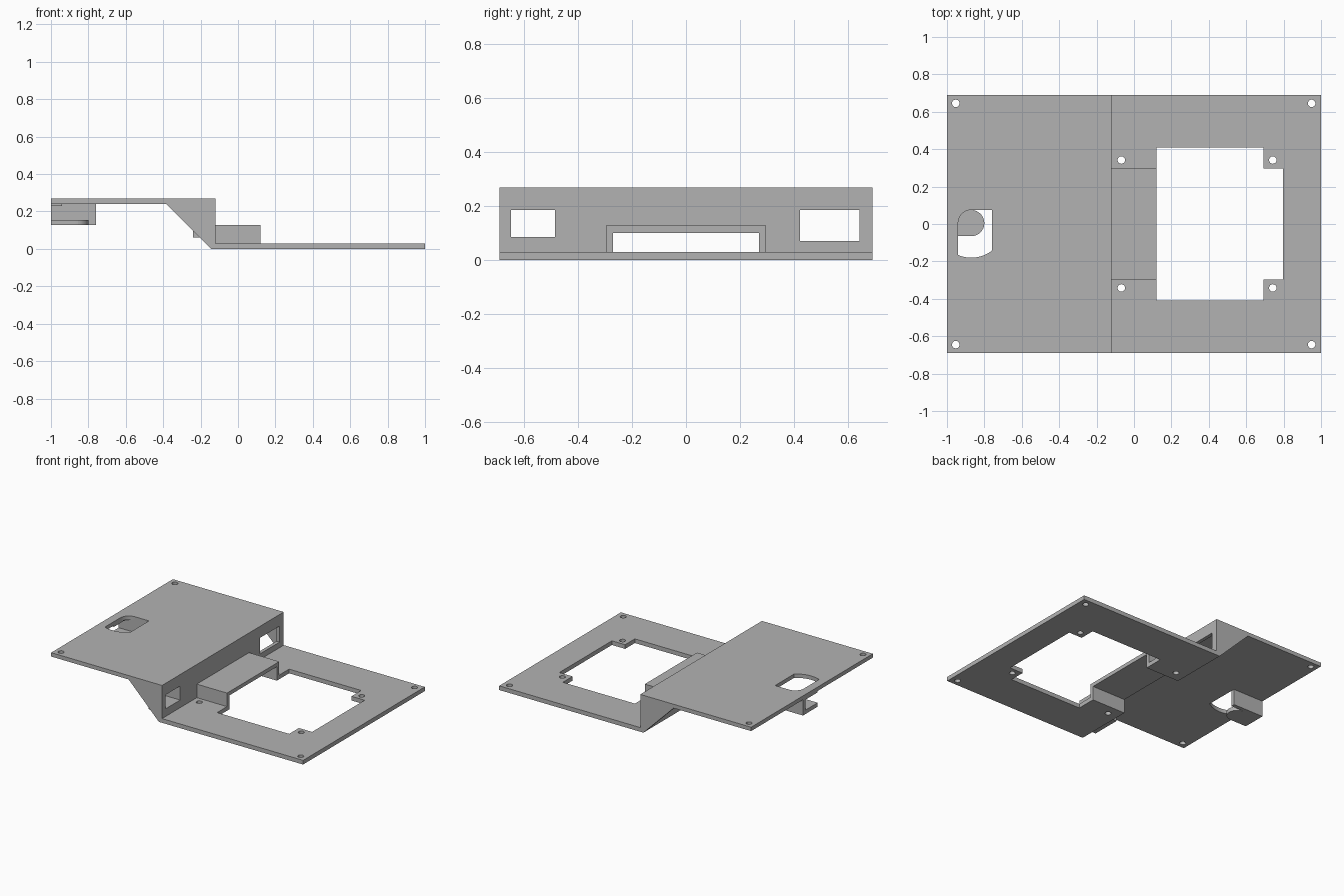
import bpy, bmesh
from math import cos, sin, radians
from mathutils import Matrix

cube = bpy.data.objects.get("Cube")
if cube:
    bpy.data.objects.remove(cube, do_unlink=True)

grey = bpy.data.materials.new("plain grey")
grey.use_nodes = True
grey.diffuse_color = (0.45, 0.45, 0.45, 1)
grey.node_tree.nodes["Principled BSDF"].inputs["Base Color"].default_value = grey.diffuse_color

# Drawing planes: columns give the world direction of profile u, profile v and depth
FLAT = Matrix.Identity(4)
ACROSS = Matrix(((0, 0, 1, 0), (1, 0, 0, 0), (0, 1, 0, 0), (0, 0, 0, 1)))
SIDE = Matrix(((1, 0, 0, 0), (0, 0, -1, 0), (0, 1, 0, 0), (0, 0, 0, 1)))


def rect(u0, u1, v0, v1):
    return [(u0, v0), (u1, v0), (u1, v1), (u0, v1)]


def arc(cu, cv, r, a0, a1, n=16):
    angles = [radians(a0 + (a1 - a0) * i / n) for i in range(n + 1)]
    return [(cu + r * cos(a), cv + r * sin(a)) for a in angles]


def screw_hole(u, v):
    return arc(u, v, 0.02, 0, 345, 23)


def panel(name, outlines, d0, d1, plane=FLAT):
    """Extrude a filled outline (with holes) from depth d0 to d1."""
    curve = bpy.data.curves.new(name, 'CURVE')
    curve.dimensions = '2D'
    curve.fill_mode = 'BOTH'
    curve.extrude = (d1 - d0) / 2
    for points in outlines:
        spline = curve.splines.new('POLY')
        spline.points.add(len(points) - 1)
        for p, (u, v) in zip(spline.points, points):
            p.co = (u, v, 0, 1)
        spline.use_cyclic_u = True
    temp = bpy.data.objects.new(name + "_outline", curve)
    bpy.context.collection.objects.link(temp)
    graph = bpy.context.evaluated_depsgraph_get()
    mesh = bpy.data.meshes.new_from_object(temp.evaluated_get(graph))
    bpy.data.objects.remove(temp, do_unlink=True)
    bpy.data.curves.remove(curve)

    bm = bmesh.new()
    bm.from_mesh(mesh)
    bmesh.ops.remove_doubles(bm, verts=bm.verts, dist=0.0002)
    bm.transform(plane @ Matrix.Translation((0, 0, (d0 + d1) / 2)))
    bmesh.ops.recalc_face_normals(bm, faces=bm.faces)
    for f in bm.faces:
        f.smooth = False
    bm.to_mesh(mesh)
    bm.free()
    mesh.name = name
    mesh.materials.clear()
    mesh.materials.append(grey)
    obj = bpy.data.objects.new(name, mesh)
    bpy.context.collection.objects.link(obj)
    return obj


W = 0.69        # half width of the bracket
STEP = -0.12    # front of the upright wall
BACK = -0.145   # rear of the upright wall

# Lower plate: a frame whose opening runs back under the tunnel
half = [(0.12, 0.27), (0.12, 0.408), (0.692, 0.408), (0.692, 0.298), (0.797, 0.298)]
frame = [(STEP, W), (1, W), (1, -W), (STEP, -W), (STEP, -0.27)]
frame += [(x, -y) for x, y in half] + half[::-1] + [(STEP, 0.27)]
holes = [screw_hole(x, s * y) for s in (-1, 1)
         for x, y in ((0.95, 0.645), (-0.068, 0.342), (0.742, 0.342))]
panel("lower_plate", [frame] + holes, 0, 0.03)

# Upper plate with the keyed slot
slot = arc(-0.87, 0.005, 0.07, 90, 180) + arc(-0.87, 0, 0.18, 247, 308) + [(-0.76, 0.075)]
panel("upper_plate", [rect(-1, STEP, -W, W), slot]
      + [screw_hole(-0.953, s * 0.645) for s in (-1, 1)], 0.24, 0.268)

# Upright wall with two windows and the tunnel mouth
wall = [(-W, 0), (-0.27, 0), (-0.27, 0.1), (0.27, 0.1), (0.27, 0), (W, 0), (W, 0.24), (-W, 0.24)]
socket_window = rect(-0.648, -0.485, 0.085, 0.185)
panel("upright_wall", [wall, socket_window, rect(0.422, 0.643, 0.07, 0.185)],
      BACK, STEP, ACROSS)

# Tunnel in front of the wall
arch = [(-0.296, 0.03), (-0.27, 0.03), (-0.27, 0.1), (0.27, 0.1), (0.27, 0.03),
        (0.296, 0.03), (0.296, 0.127), (-0.296, 0.127)]
panel("tunnel", [arch], STEP, 0.12, ACROSS)

# Socket sleeve behind the smaller window
panel("socket_sleeve", [rect(-0.673, -0.46, 0.06, 0.21), socket_window], -0.24, BACK, ACROSS)

# Triangular side braces
brace = [(BACK, 0), (BACK, 0.24), (-0.385, 0.24)]
panel("right_brace", [brace], W - 0.026, W, SIDE)
panel("left_brace", [brace], -W, -W + 0.026, SIDE)

# Hook below the slot: hanging wall, round-ended shelf, thin lip
panel("hook_wall", [rect(-1, -0.76, 0.127, 0.24)], -0.102, -0.075, SIDE)
shelf = [(-1, -0.065)] + arc(-0.87, 0.005, 0.07, -90, 90) + [(-1, 0.075)]
panel("hook_shelf", [shelf], 0.127, 0.155)
panel("hook_lip", [rect(-1, -0.94, -0.065, 0.075)], 0.23, 0.24)
